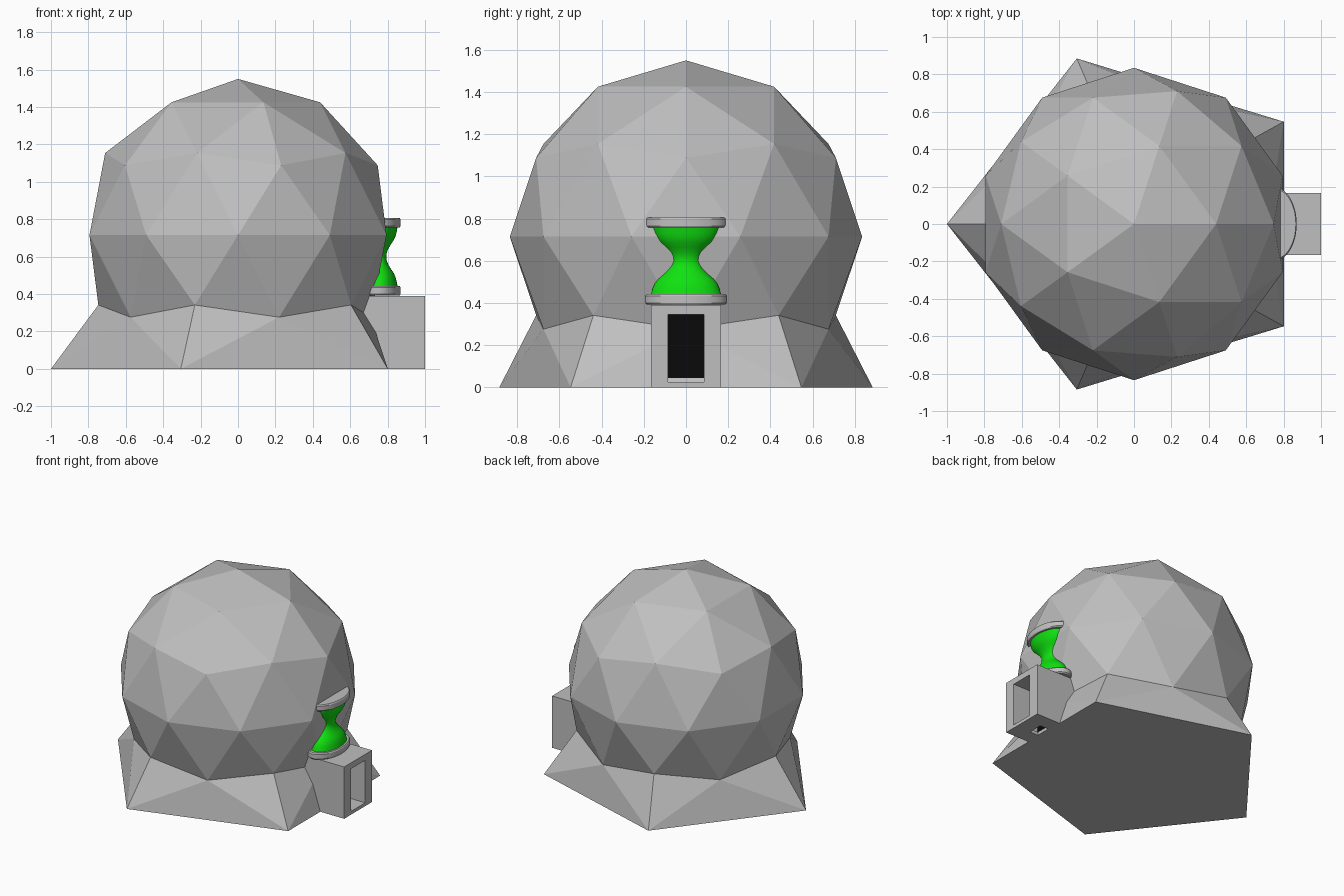
import bpy, bmesh, math
from mathutils import Vector

if "Cube" in bpy.data.objects:
    bpy.data.objects.remove(bpy.data.objects["Cube"])

R, CZ = 0.835, 0.715          # dome radius and centre height


def material(name, rgb):
    m = bpy.data.materials.new(name)
    m.diffuse_color = (*rgb, 1)
    m.use_nodes = True
    m.node_tree.nodes["Principled BSDF"].inputs["Base Color"].default_value = m.diffuse_color
    return m


GREY = material("stone_grey", (0.52, 0.52, 0.52))
GREEN = material("bright_green", (0.005, 0.76, 0.005))
BLACK = material("door_black", (0.003, 0.003, 0.003))


def finish(name, bm, mat):
    bmesh.ops.recalc_face_normals(bm, faces=bm.faces)
    me = bpy.data.meshes.new(name)
    bm.to_mesh(me)
    bm.free()
    ob = bpy.data.objects.new(name, me)
    bpy.context.collection.objects.link(ob)
    me.materials.append(mat)
    return ob


def box(name, lo, hi, mat):
    bm = bmesh.new()
    bmesh.ops.create_cube(bm, size=1)
    lo, hi = Vector(lo), Vector(hi)
    bmesh.ops.scale(bm, vec=hi - lo, verts=bm.verts)
    bmesh.ops.translate(bm, vec=(lo + hi) / 2, verts=bm.verts)
    return finish(name, bm, mat)


def lathe(name, profile, mat, steps=48):
    """Spin (radius, z) points into an oval body standing against the dome."""
    bm = bmesh.new()
    rings = []
    for r, z in profile:
        rings.append([bm.verts.new((0.753 + 0.6 * r * math.cos(a), r * math.sin(a), z))
                      for a in (2 * math.pi * i / steps for i in range(steps))])
    for a, b in zip(rings, rings[1:]):
        for i in range(steps):
            j = (i + 1) % steps
            bm.faces.new((a[i], a[j], b[j], b[i]))
    bm.faces.new(rings[0])
    bm.faces.new(rings[-1])
    ob = finish(name, bm, mat)
    bpy.ops.object.select_all(action='DESELECT')
    ob.select_set(True)
    bpy.context.view_layer.objects.active = ob
    bpy.ops.object.shade_smooth_by_angle(angle=math.radians(30))
    return ob


# Faceted dome, lower cap removed
bm = bmesh.new()
bmesh.ops.create_icosphere(bm, subdivisions=2, radius=R)
bmesh.ops.delete(bm, geom=[v for v in bm.verts if v.co.z < -0.6 * R], context='VERTS')
bmesh.ops.translate(bm, vec=(0, 0, CZ), verts=bm.verts)
finish("dome", bm, GREY)

# Pentagonal skirt joining the dome's lower rim to the ground
bm = bmesh.new()


def polar(deg, r, z, sy=1.0):
    a = math.radians(deg)
    return bm.verts.new((r * math.cos(a), sy * r * math.sin(a), z))


angles = [36 + 72 * i for i in range(5)]
foot = [polar(a, 0.99, 0, 0.94) for a in angles]
rim = [polar(a, 0.8944 * R, CZ - 0.4472 * R) for a in angles]
mid = [polar(a + 36, 0.8507 * R, CZ - 0.5257 * R) for a in angles]
foot[2].co.x = -1.0
for i in range(5):
    j = (i + 1) % 5
    bm.faces.new((rim[i], foot[i], mid[i]))
    bm.faces.new((foot[i], foot[j], mid[i]))
    bm.faces.new((foot[j], rim[j], mid[i]))
bm.faces.new(foot)
finish("base_skirt", bm, GREY)

# Entrance block with a doorway recess and a small slot underneath
entrance = box("entrance", (0.6, -0.165, 0), (1.0, 0.165, 0.39), GREY)
for name, lo, hi in (("doorway_cutter", (0.78, -0.085, 0.025), (1.1, 0.085, 0.345)),
                     ("slot_cutter", (0.81, -0.055, -0.1), (0.88, 0.055, 0.1))):
    cutter = box(name, lo, hi, GREY)
    cutter.hide_render = True
    cutter.hide_viewport = True
    mod = entrance.modifiers.new(name, 'BOOLEAN')
    mod.operation = 'DIFFERENCE'
    mod.solver = 'EXACT'
    mod.object = cutter
box("door", (0.778, -0.085, 0.025), (0.786, 0.085, 0.345), BLACK)


# Hourglass emblem: two bevelled oval discs and a green waisted body
def disc(name, z0, z1, b=0.008):
    r = 0.195
    lathe(name, [(r - b, z0), (r, z0 + b), (r, z1 - b), (r - b, z1)], GREY)


disc("hourglass_bottom", 0.393, 0.442)
disc("hourglass_top", 0.757, 0.806)
half = [(0.066, 0), (0.070, 0.02), (0.084, 0.042), (0.108, 0.066),
        (0.132, 0.087), (0.148, 0.108), (0.158, 0.13), (0.167, 0.16)]
profile = [(r, 0.6 - z) for r, z in reversed(half)] + [(r, 0.6 + z) for r, z in half[1:]]
lathe("hourglass_body", profile, GREEN)
